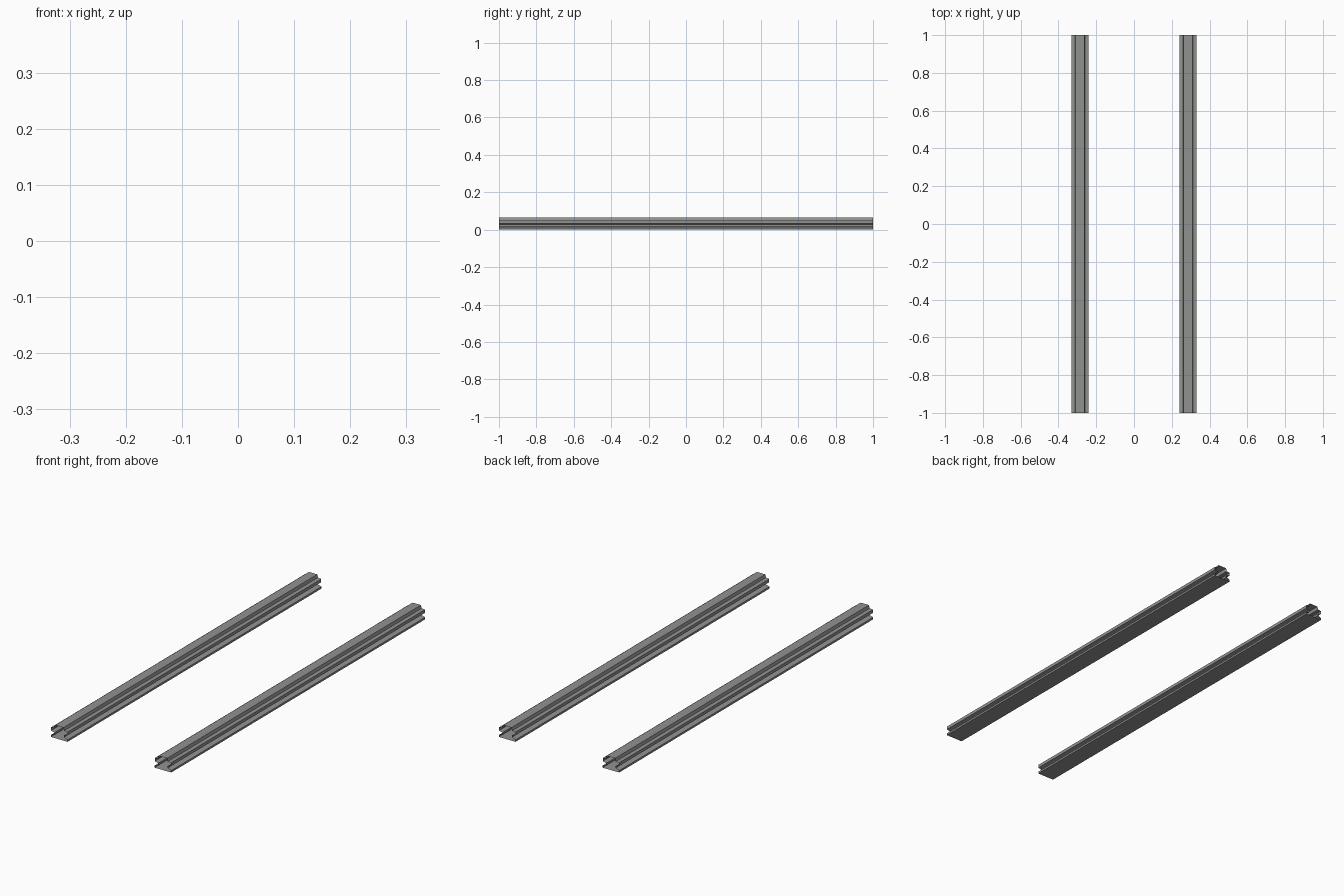
import bpy

if "Cube" in bpy.data.objects:
    bpy.data.objects.remove(bpy.data.objects["Cube"])

# One steel colour
steel = bpy.data.materials.new("steel grey")
steel.diffuse_color = (0.28, 0.29, 0.28, 1)
steel.use_nodes = True
steel.node_tree.nodes["Principled BSDF"].inputs["Base Color"].default_value = steel.diffuse_color

# Right half of the rail section (x, z), foot to head
HALF = [(0.046, 0.0), (0.046, 0.010), (0.026, 0.017), (0.026, 0.027),
        (0.045, 0.032), (0.045, 0.048), (0.027, 0.050), (0.023, 0.065)]
SECTION = HALF + [(-x, z) for x, z in reversed(HALF)]


def rail(name, cx):
    # Open-ended hollow shell swept along y
    n = len(SECTION)
    verts = [(cx + x, y, z) for y in (-1, 1) for x, z in SECTION]
    faces = [(i, n + i, n + (i + 1) % n, (i + 1) % n)[::-1] for i in range(n)]
    me = bpy.data.meshes.new(name)
    me.from_pydata(verts, [], faces)
    me.materials.append(steel)
    ob = bpy.data.objects.new(name, me)
    bpy.context.collection.objects.link(ob)


# The pair of rails
rail("left_rail", -0.286)
rail("right_rail", 0.286)
